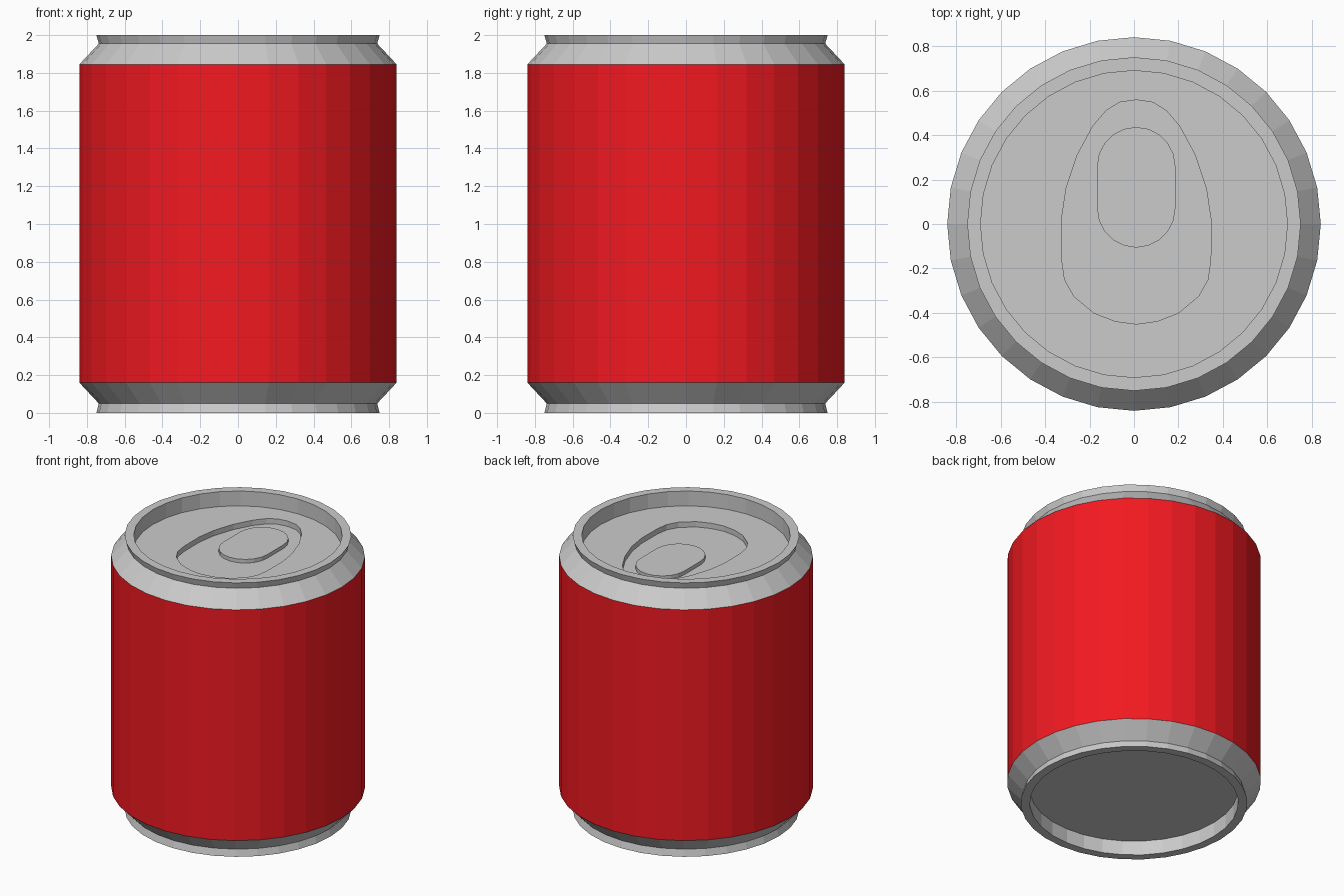
import bpy, bmesh
from math import sin, cos, pi

if "Cube" in bpy.data.objects:
    bpy.data.objects.remove(bpy.data.objects["Cube"])

SIDES = 32


def ring(bm, pts, z):
    """Add a counter-clockwise loop of vertices at height z."""
    return [bm.verts.new((x, y, z)) for x, y in pts]


def circle(r):
    return [(r * cos(2 * pi * i / SIDES), r * sin(2 * pi * i / SIDES)) for i in range(SIDES)]


def wall(bm, a, b):
    n = len(a)
    for i in range(n):
        j = (i + 1) % n
        bm.faces.new((a[i], a[j], b[j], b[i]))


def revolve(bm, profile):
    """Join circular rings along a profile; return first and last ring."""
    rings = [ring(bm, circle(r), z) for r, z in profile]
    for a, b in zip(rings, rings[1:]):
        wall(bm, a, b)
    return rings[0], rings[-1]


def loop_edges(bm, loop):
    out = []
    for i, v in enumerate(loop):
        w = loop[(i + 1) % len(loop)]
        out.append(bm.edges.get((v, w)) or bm.edges.new((v, w)))
    return out


def fill_between(bm, outer, inner):
    """Flat upward-facing face area between an outline and a hole."""
    edges = loop_edges(bm, outer) + loop_edges(bm, inner)
    res = bmesh.ops.triangle_fill(bm, edges=edges, use_beauty=True, normal=(0, 0, 1))
    for f in res["geom"]:
        if isinstance(f, bmesh.types.BMFace):
            f.normal_update()
            if f.normal.z < 0:
                f.normal_flip()


def finish(bm, name, mat=None):
    me = bpy.data.meshes.new(name)
    bm.to_mesh(me)
    bm.free()
    ob = bpy.data.objects.new(name, me)
    bpy.context.collection.objects.link(ob)
    if mat:
        me.materials.append(mat)


red = bpy.data.materials.new("red_paint")
red.diffuse_color = (0.9, 0.01, 0.015, 1)
red.use_nodes = True
red.node_tree.nodes["Principled BSDF"].inputs["Base Color"].default_value = red.diffuse_color

# painted body
bm = bmesh.new()
revolve(bm, [(0.84, 0.16), (0.84, 1.845)])
finish(bm, "can_body", red)

# base with recessed underside
bm = bmesh.new()
floor, _ = revolve(bm, [(0.69, 0.105), (0.69, 0), (0.75, 0), (0.737, 0.05), (0.84, 0.16)])
bm.faces.new(floor[::-1])
finish(bm, "can_base")

# lid: shoulder, rim, sunken panel
CX = 0.01
bm = bmesh.new()
_, panel = revolve(bm, [(0.84, 1.845), (0.737, 1.955), (0.75, 2), (0.69, 2), (0.69, 1.892)])

# egg-shaped recess, right half mirrored to the left
half = [(0.0, -0.45), (0.095, -0.437), (0.19, -0.40), (0.28, -0.325), (0.322, -0.25),
        (0.335, -0.16), (0.336, 0.02), (0.315, 0.16), (0.265, 0.31),
        (0.195, 0.44), (0.135, 0.51), (0.075, 0.547), (0.0, 0.558)]
egg = [(CX + x, y) for x, y in half] + [(CX - x, y) for x, y in half[-2:0:-1]]
egg_top = ring(bm, egg, 1.892)
egg_low = ring(bm, egg, 1.853)
fill_between(bm, panel, egg_top)
wall(bm, egg_top, egg_low)

# raised pill inside the recess
R = 0.176
pill = [(CX + R * cos(pi * i / 10), 0.26 + R * sin(pi * i / 10)) for i in range(11)]
pill += [(CX - R * cos(pi * i / 10), 0.07 - R * sin(pi * i / 10)) for i in range(11)]
pill_low = ring(bm, pill, 1.853)
pill_top = ring(bm, pill, 1.88)
fill_between(bm, egg_low, pill_low)
wall(bm, pill_low, pill_top)
bm.faces.new(pill_top)
finish(bm, "can_lid")
